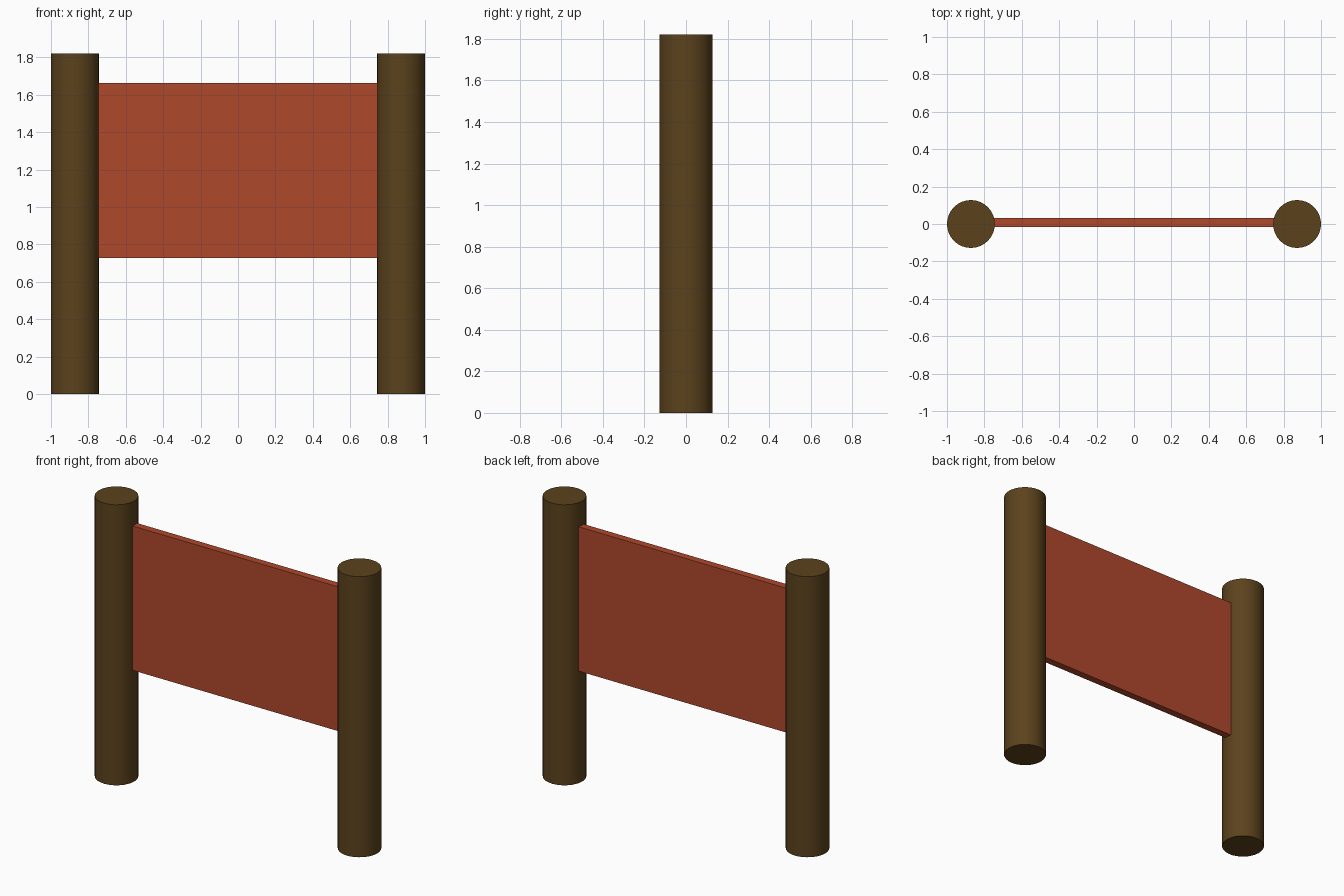
import bpy

if "Cube" in bpy.data.objects:
    bpy.data.objects.remove(bpy.data.objects["Cube"])

POST_R, POST_H, POST_X = 0.128, 1.82, 0.872


def material(name, color):
    m = bpy.data.materials.new(name)
    m.diffuse_color = (*color, 1)
    m.use_nodes = True
    m.node_tree.nodes["Principled BSDF"].inputs["Base Color"].default_value = m.diffuse_color
    return m


wood = material("brown_wood", (0.105, 0.055, 0.012))
red = material("red_panel", (0.43, 0.065, 0.025))


# Round posts, one at each end
def post(name, x):
    bpy.ops.mesh.primitive_cylinder_add(vertices=32, radius=POST_R, depth=POST_H,
                                        location=(x, 0, POST_H / 2))
    ob = bpy.context.object
    ob.name = name
    ob.data.materials.append(wood)
    bpy.ops.object.shade_smooth_by_angle()


post("left_post", -POST_X)
post("right_post", POST_X)

# Thin board set slightly behind centre, its ends buried in the posts
z0, z1 = 0.727, 1.663
y0, y1 = -0.016, 0.032
bpy.ops.mesh.primitive_cube_add(size=1, location=(0, (y0 + y1) / 2, (z0 + z1) / 2))
panel = bpy.context.object
panel.name = "panel"
panel.scale = (1.60, y1 - y0, z1 - z0)
bpy.ops.object.transform_apply(location=False, rotation=False, scale=True)
panel.data.materials.append(red)
